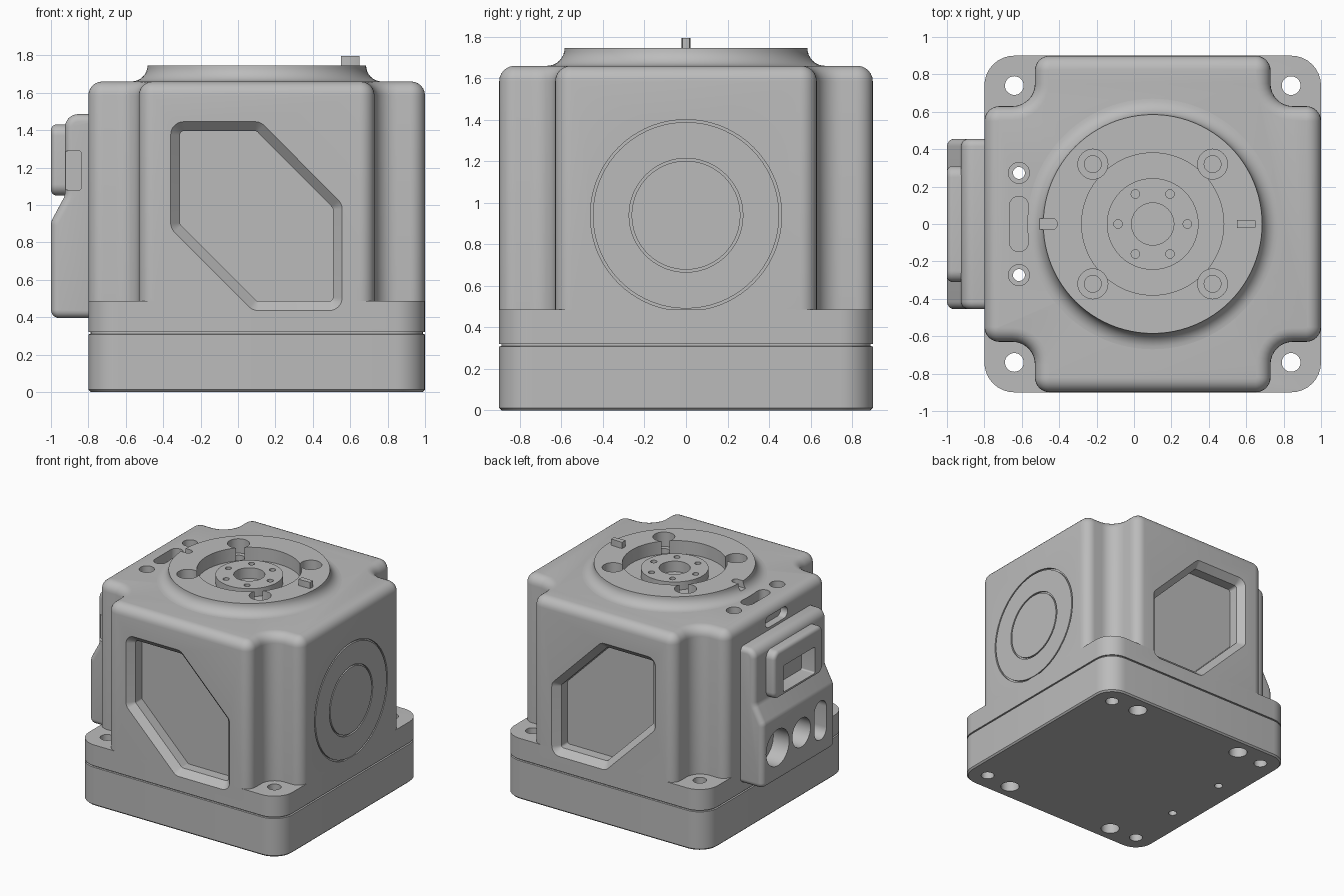
import bpy, bmesh, math
from mathutils import Vector, Matrix

cube = bpy.data.objects.get("Cube")
if cube:
    bpy.data.objects.remove(cube, do_unlink=True)

grey = bpy.data.materials.new("machined_grey")
grey.use_nodes = True
colour = (0.5, 0.5, 0.5, 1)
grey.diffuse_color = colour
for node in grey.node_tree.nodes:
    if node.type == "BSDF_PRINCIPLED":
        node.inputs["Base Color"].default_value = colour

CX = 0.1  # centre of the housing


def rounded(corners, d=0.0, n=8):
    """Counter-clockwise outline from (x, y, radius) corners, inset by d."""
    out, count = [], len(corners)
    pts = [Vector(c[:2]) for c in corners]
    for i, p in enumerate(pts):
        a = (p - pts[i - 1]).normalized()
        b = (pts[(i + 1) % count] - p).normalized()
        na, nb = Vector((-a.y, a.x)), Vector((-b.y, b.x))
        turn = math.atan2(a.x * b.y - a.y * b.x, a.dot(b))
        s = 1 if turn > 0 else -1
        r = max(corners[i][2] - d * s, 0.002)
        q = p + (na + nb) * d / (1 + na.dot(nb))
        start = q - a * r * math.tan(abs(turn) / 2)
        c = start + na * s * r
        out += [c + Matrix.Rotation(turn * k / n, 2) @ (start - c) for k in range(n + 1)]
    return out


def rect(x0, x1, y0, y1, r):
    return [(x0, y0, r), (x1, y0, r), (x1, y1, r), (x0, y1, r)]


def circle(r, cx=0, cy=0, n=32):
    return [Vector((cx + r * math.cos(math.tau * k / n), cy + r * math.sin(math.tau * k / n)))
            for k in range(n)]


PLACE = {"Z": lambda u, v, w: (u, v, w),
         "X": lambda u, v, w: (w, u, v),
         "Y": lambda u, v, w: (u, w, v)}


def loft(name, sections, axis="Z", ring=False):
    """Skin a list of (outline, height) sections along an axis."""
    bm = bmesh.new()
    loops = [[bm.verts.new(PLACE[axis](p.x, p.y, w)) for p in outline] for outline, w in sections]
    pairs = list(zip(loops, loops[1:])) + ([(loops[-1], loops[0])] if ring else [])
    for lo, hi in pairs:
        for k in range(len(lo)):
            bm.faces.new((lo[k - 1], lo[k], hi[k], hi[k - 1]))
    if not ring:
        bm.faces.new(loops[0][::-1])
        bm.faces.new(loops[-1])
    bmesh.ops.recalc_face_normals(bm, faces=bm.faces[:])
    mesh = bpy.data.meshes.new(name)
    bm.to_mesh(mesh)
    bm.free()
    mesh.materials.append(grey)
    obj = bpy.data.objects.new(name, mesh)
    bpy.context.collection.objects.link(obj)
    return obj


def prism(name, outline, w0, w1, axis="Z"):
    return loft(name, [(outline, w0), (outline, w1)], axis)


def combine(targets, tool, operation="DIFFERENCE"):
    tool.hide_render = True
    for obj in targets:
        mod = obj.modifiers.new("shape", "BOOLEAN")
        mod.operation, mod.solver, mod.object = operation, "EXACT", tool
        bpy.context.view_layer.objects.active = obj
        bpy.ops.object.modifier_apply(modifier=mod.name)
    bpy.data.objects.remove(tool, do_unlink=True)


def drill(targets, x, y, r, w0, w1, axis="Z", n=32):
    combine(targets, prism("drill", circle(r, x, y, n), w0, w1, axis))


def rounding(r, steps=6):
    """Inset and drop pairs that follow a quarter round."""
    angles = [math.pi / 2 * k / steps for k in range(steps + 1)]
    return [(r * (1 - math.cos(t)), r * (1 - math.sin(t))) for t in angles]


# Base plate with a chamfered foot and a shadow gap on top
plan = rect(-0.8, 1.0, -0.9, 0.9, 0.16)
base = loft("base_plate", [(rounded(plan, d), z) for d, z in
            ((0.012, 0), (0, 0.012), (0, 0.308), (0.012, 0.31), (0.012, 0.32))])
flange = prism("flange", rounded(plan), 0.32, 0.487)

# Main housing: square with notched corners and a rounded top edge
quarter = [(0.9, -0.63, 0.08), (0.63, -0.63, 0.12), (0.63, -0.9, 0.08)]
corners = []
for sx, sy in ((1, -1), (1, 1), (-1, 1), (-1, -1)):
    part = [(CX + sx * x, -sy * y, r) for x, y, r in quarter]
    corners += part[::-1] if sx * sy < 0 else part
housing = loft("housing", [(rounded(corners), 0.487)] +
               [(rounded(corners, d), 1.585 + 0.075 - h) for d, h in rounding(0.075)])

# Round mounting face with a cove at its foot
cove = [math.pi / 2 * k / 8 for k in range(9)]
disc = loft("mounting_face", [(circle(0.67 - 0.085 * math.sin(t), CX, 0, 96),
                               1.745 - 0.085 * math.cos(t)) for t in cove])
top = [disc, housing]

# Stepped centre: recess, ring groove, bore and small threaded holes
drill(top, CX, 0, 0.38, 1.705, 1.9, n=64)
combine(top, loft("groove", [(circle(r, CX, 0, 64), z) for r, z in
                             ((0.245, 1.64), (0.38, 1.64), (0.38, 1.8), (0.245, 1.8))], ring=True))
drill(top, CX, 0, 0.113, 1.62, 1.9, n=48)
for k in range(6):
    t = math.tau * k / 6
    drill(top, CX + 0.185 * math.cos(t), 0.185 * math.sin(t), 0.023, 1.6, 1.9, n=16)
for sx in (-1, 1):
    for sy in (-1, 1):
        drill(top, CX + sx * 0.32, sy * 0.32, 0.08, 1.63, 1.9)
        drill([housing], CX + sx * 0.32, sy * 0.32, 0.045, 1.5, 1.9, n=24)
combine([disc], prism("keyway", rounded(rect(-0.7, -0.41, -0.03, 0.03, 0.029)), 1.69, 1.9))
prism("alignment_key", rounded([(0.55, -0.022, 0.002), (0.65, -0.018, 0.002),
                                (0.65, 0.018, 0.002), (0.55, 0.022, 0.002)], n=2), 1.72, 1.795)

# Corner bolt holes and underside sockets
for sx in (-1, 1):
    for sy in (-1, 1):
        drill([base, flange], CX + sx * 0.74, sy * 0.74, 0.05, -0.1, 0.6)
        drill([base], CX + sx * 0.5, sy * 0.76, 0.07, -0.1, 0.2)

# Side holes through the block, with a slot between them
for sy in (-1, 1):
    drill([base, flange, housing], -0.615, sy * 0.273, 0.032, -0.1, 1.9, n=24)
    drill([housing], -0.615, sy * 0.273, 0.056, 1.6, 1.9)
combine([housing], prism("slot", rounded(rect(-0.665, -0.565, -0.148, 0.148, 0.049)), 1.58, 1.9))
combine([housing], prism("side_slot", rounded(rect(-0.14, 0.14, 1.505, 1.595, 0.044)),
                         -0.95, -0.74, "X"))

# Six-sided chamfered pockets on the front and back
pocket = [(-0.36, 0.435 + 0.44), (0.08, 0.435), (0.557, 0.435),
          (0.557, 1.005), (0.12, 1.445), (-0.36, 1.445)]
pocket = [(x, z, 0.07) for x, z in pocket]
for side in (-1, 1):
    steps = ((-0.01, 0.91), (0.05, 0.85), (0.05, 0.77))
    combine([housing, flange], loft("pocket", [(rounded(pocket, d), side * y) for d, y in steps], "Y"))

# Thin ring grooves on the plain side
for r in (0.455, 0.268):
    combine([housing], loft("ring", [(circle(q, 0, 0.94, 72), x) for q, x in
                                     ((r - 0.006, 0.985), (r + 0.006, 0.985),
                                      (r + 0.006, 1.05), (r - 0.006, 1.05))], "X", ring=True))

# Connector housing: stepped side profile with rounded ends
profile = [(-0.74, 1.485, 0.045), (-0.925, 1.485, 0.07), (-0.925, 1.05, 0.08),
           (-1.0, 0.91, 0.08), (-1.0, 0.395, 0.045), (-0.74, 0.395, 0.045)]
ends = rounding(0.04, 5)
connector = loft("connector_housing",
                 [(rounded(profile, d), -0.415 - 0.04 + h) for d, h in ends[::-1]] +
                 [(rounded(profile, d), 0.415 + 0.04 - h) for d, h in ends], "Y")
panel = rect(-0.31, 0.31, 1.05, 1.43, 0.06)
combine([connector], loft("raised_panel", [(rounded(panel), -0.86)] +
                          [(rounded(panel, d), -1.0 + h) for d, h in rounding(0.03, 5)], "X"), "UNION")

# Connector openings
combine([connector], prism("port", rounded(rect(-0.2, 0.2, 1.08, 1.29, 0.012)), -1.1, -0.88, "X"))
combine([connector], prism("side_port", rounded(rect(-0.922, -0.84, 1.08, 1.288, 0.008)),
                           -0.6, -0.42, "Y"))
drill([connector], 0.27, 0.665, 0.145, -1.1, -0.86, "X")
drill([connector], -0.03, 0.67, 0.115, -1.1, -0.86, "X")
combine([connector], prism("oval_port", rounded(rect(-0.345, -0.195, 0.52, 0.83, 0.073)),
                           -1.1, -0.86, "X"))

# Smooth the curved walls and keep machined edges crisp
for obj in bpy.context.scene.objects:
    if obj.type == "MESH":
        bpy.ops.object.select_all(action="DESELECT")
        obj.select_set(True)
        bpy.context.view_layer.objects.active = obj
        bpy.ops.object.shade_smooth_by_angle(angle=math.radians(30))
